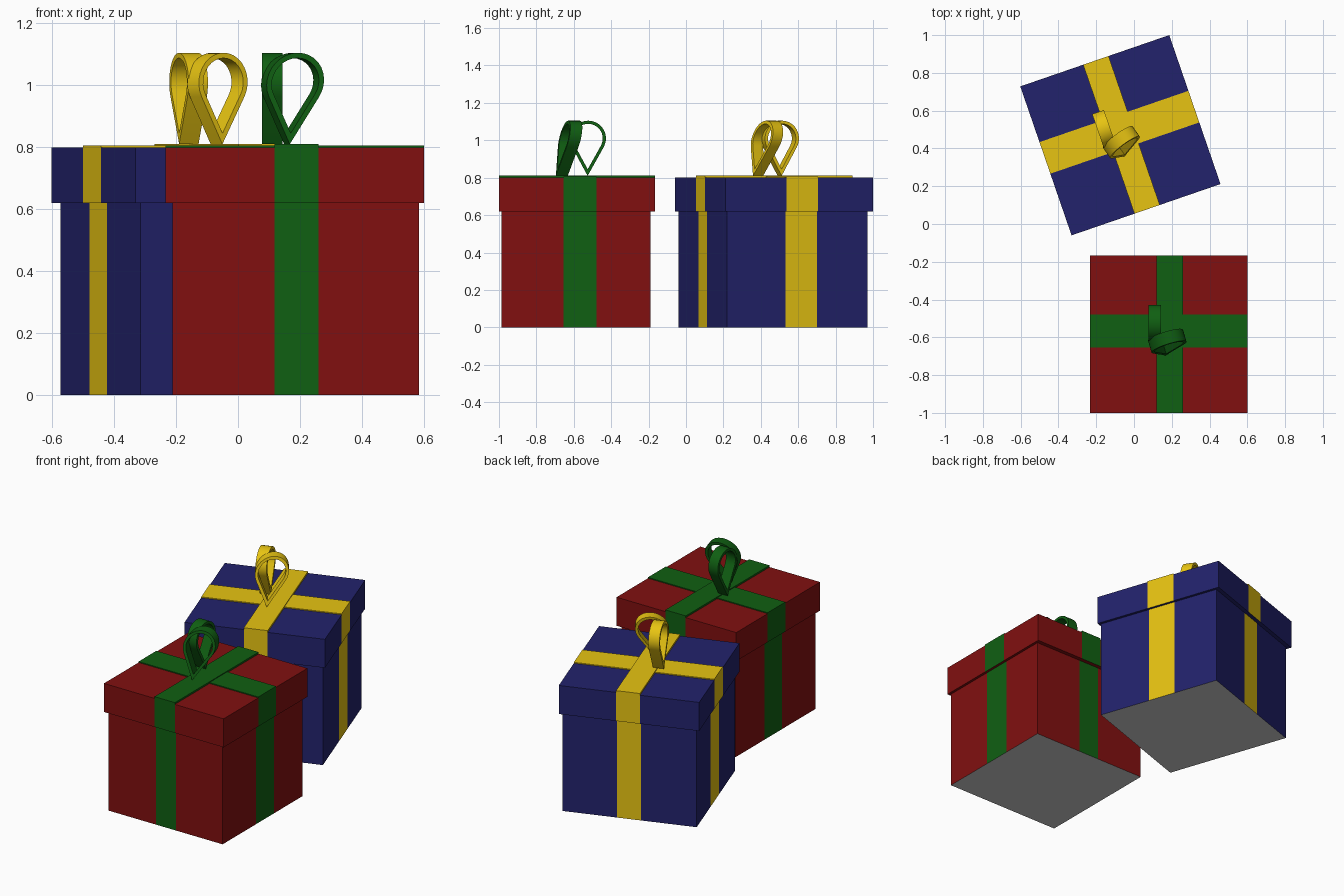
import bpy, bmesh, math
from mathutils import Matrix, Vector

if "Cube" in bpy.data.objects:
    bpy.data.objects.remove(bpy.data.objects["Cube"])


def material(name, rgb):
    m = bpy.data.materials.new(name)
    m.diffuse_color = (*rgb, 1)
    m.use_nodes = True
    m.node_tree.nodes["Principled BSDF"].inputs["Base Color"].default_value = m.diffuse_color
    return m


RED = material("red_paper", (0.22, 0.005, 0.005))
GREEN = material("green_ribbon", (0.005, 0.115, 0.006))
BLUE = material("blue_paper", (0.016, 0.016, 0.15))
YELLOW = material("yellow_ribbon", (0.8, 0.55, 0.006))
GREY = material("grey_base", (0.8, 0.8, 0.8))

RX = (-0.065, 0.077)    # ribbon running front to back
RY = (-0.072, 0.105)    # ribbon running side to side
LID = 0.417
BODY = 0.398


def add_object(name, bm, mats, place):
    bmesh.ops.recalc_face_normals(bm, faces=bm.faces)
    bm.transform(place)
    me = bpy.data.meshes.new(name)
    bm.to_mesh(me)
    bm.free()
    for m in mats:
        me.materials.append(m)
    ob = bpy.data.objects.new(name, me)
    bpy.context.collection.objects.link(ob)
    return ob


def box_mesh(lo, hi):
    bm = bmesh.new()
    lo, hi = Vector(lo), Vector(hi)
    bmesh.ops.create_cube(bm, size=1, matrix=Matrix.Translation((lo + hi) / 2)
                          @ Matrix.Diagonal((*(hi - lo), 1)))
    return bm


# Box whose side faces are split so the ribbon is a flush coloured band
def banded_box(name, lo, hi, mats, place, grey_bottom=False):
    bm = box_mesh(lo, hi)
    for axis, cuts in (((1, 0, 0), RX), ((0, 1, 0), RY)):
        for c in cuts:
            bmesh.ops.bisect_plane(bm, geom=bm.verts[:] + bm.edges[:] + bm.faces[:],
                                   plane_co=Vector(axis) * c, plane_no=axis)
    bm.normal_update()
    for f in bm.faces:
        c, n = f.calc_center_median(), f.normal
        if abs(n.z) < 0.5:
            along = (RX[0] < c.x < RX[1]) if abs(n.y) > 0.5 else (RY[0] < c.y < RY[1])
            f.material_index = int(along)
        elif n.z < 0 and grey_bottom:
            f.material_index = 2
    add_object(name, bm, mats, place)


# Teardrop ribbon loop: tip and round centre in plan, turned about z
def bow_loop(name, tip, centre, angle, mat, place):
    r, h, t, half, z0, n = 0.096, 0.199, 0.017, 0.033, 0.81, 20
    s = math.asin(r / h)
    d = Vector((math.cos(angle), math.sin(angle), 0))
    w = Vector((-d.y, d.x, 0)) * half
    tip, centre = Vector((*tip, z0)), Vector((*centre, z0))

    def profile(rad):
        pts = [(0, h - rad / math.sin(s))]
        for i in range(n + 1):
            a = -s + (math.pi + 2 * s) * i / n
            pts.append((rad * math.cos(a), h + rad * math.sin(a)))
        return pts

    bm = bmesh.new()
    rings = []
    for rad, side in ((r, -1), (r, 1), (r - t, 1), (r - t, -1)):
        rings.append([bm.verts.new(tip + (centre - tip) * (z / h) + d * u
                                   + w * side + Vector((0, 0, z)))
                      for u, z in profile(rad)])
    m = n + 2
    for k in range(4):
        a, b = rings[k], rings[(k + 1) % 4]
        for i in range(m):
            j = (i + 1) % m
            bm.faces.new((a[i], a[j], b[j], b[i]))
    ob = add_object(name, bm, [mat], place)
    bpy.ops.object.select_all(action='DESELECT')
    ob.select_set(True)
    bpy.context.view_layer.objects.active = ob
    bpy.ops.object.shade_smooth_by_angle(angle=math.radians(30))


def gift(prefix, paper, ribbon, x, y, turn):
    place = Matrix.Translation((x, y, 0)) @ Matrix.Rotation(math.radians(turn), 4, 'Z')
    mats = [paper, ribbon, GREY]
    # Body and overhanging lid
    cx, cy = 0.003, -0.006
    banded_box(prefix + "_body", (cx - BODY, cy - BODY, 0), (cx + BODY, cy + BODY, 0.62),
               mats, place, True)
    banded_box(prefix + "_lid", (-LID, -LID, 0.62), (LID, LID, 0.80), mats, place)
    # Raised ribbons crossing on the lid
    add_object(prefix + "_ribbon_across",
               box_mesh((-LID, RY[0], 0.798), (LID, RY[1], 0.806)), [ribbon], place)
    add_object(prefix + "_ribbon_along",
               box_mesh((RX[0], -LID, 0.798), (RX[1], LID, 0.811)), [ribbon], place)
    # Bow
    bow_loop(prefix + "_bow_back", (-0.072, 0.057), (-0.072, 0.059),
             math.radians(90), ribbon, place)
    bow_loop(prefix + "_bow_front", (-0.025, -0.081), (-0.007, -0.037),
             math.radians(16), ribbon, place)


gift("red_gift", RED, GREEN, 0.183, -0.583, 0)
gift("blue_gift", BLUE, YELLOW, -0.072, 0.47, 19)
